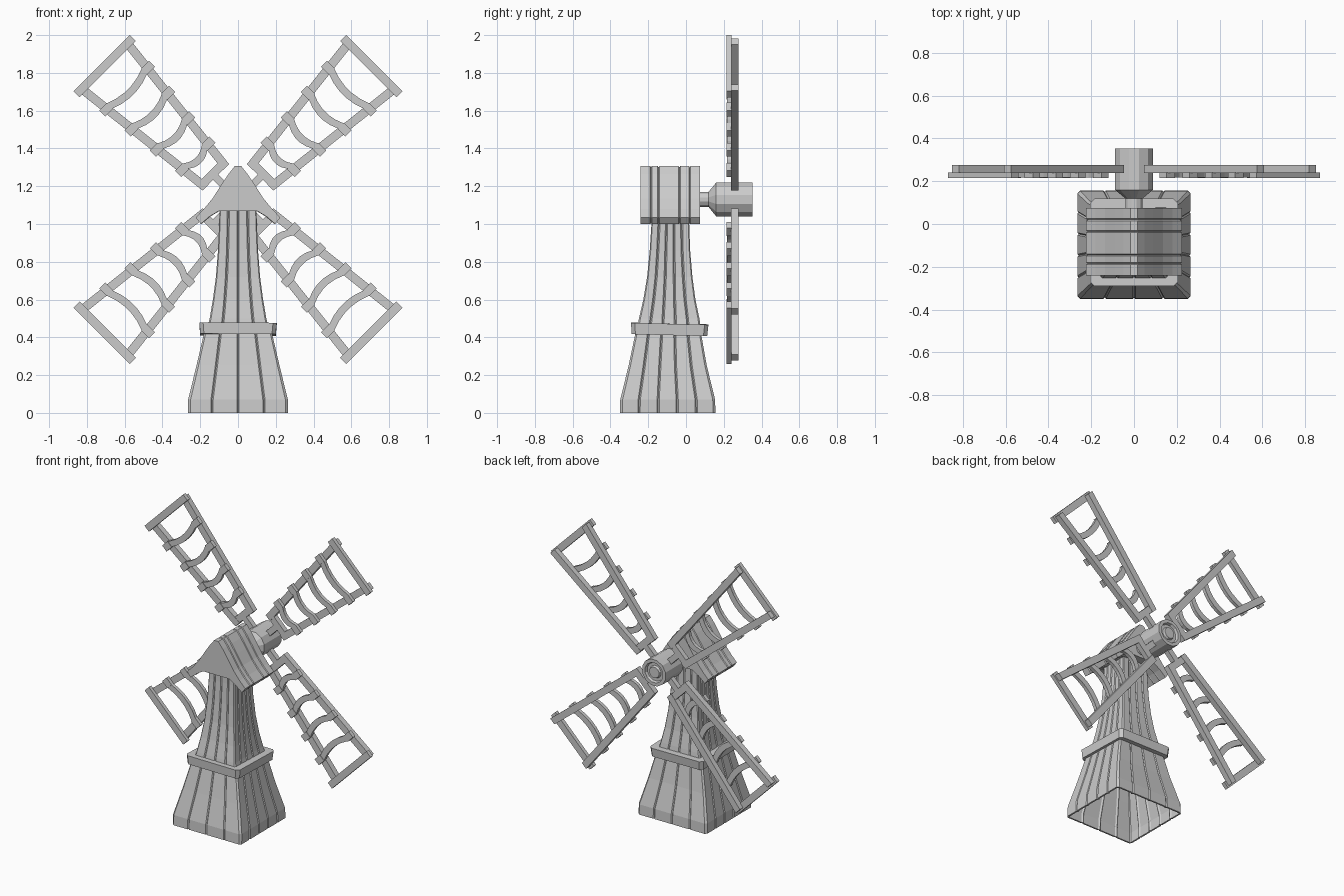
import bpy, bmesh, math
from mathutils import Matrix, Vector

if "Cube" in bpy.data.objects:
    bpy.data.objects.remove(bpy.data.objects["Cube"])


def loft(bm, rings, caps=True):
    """Skin a list of closed point rings."""
    vs = [[bm.verts.new(p) for p in r] for r in rings]
    n = len(vs[0])
    for a, b in zip(vs, vs[1:]):
        for i in range(n):
            j = (i + 1) % n
            bm.faces.new((a[i], a[j], b[j], b[i]))
    if caps:
        bm.faces.new(vs[0][::-1])
        bm.faces.new(vs[-1])
    return vs


def finish(bm, name):
    bmesh.ops.recalc_face_normals(bm, faces=bm.faces)
    me = bpy.data.meshes.new(name)
    bm.to_mesh(me)
    bm.free()
    ob = bpy.data.objects.new(name, me)
    bpy.context.collection.objects.link(ob)
    return ob


def plank_ring(z, hx, hy, cy, depth=0.006, gw=0.006):
    """Square ring with chamfered corners and V grooves between planks."""
    pts = []
    for k in range(4):
        along, out = (hx, hy) if k % 2 == 0 else (hy, hx)
        grooves = (-0.52, 0, 0.52) if k % 2 == 0 else (-0.6, -0.2, 0.2, 0.6)
        c = 0.05
        side = [(-along * (1 - c), 0)]
        for g in grooves:
            side += [(along * g - gw, 0), (along * g, depth), (along * g + gw, 0)]
        side.append((along * (1 - c), 0))
        rot = Matrix.Rotation(k * math.pi / 2, 3, 'Z')
        for t, d in side:
            p = rot @ Vector((t, -(out - d), z))
            pts.append((p.x, p.y + cy, z))
    return pts


# Tower: flared skirt below, curved shaft above, hollow and open underneath
def tower(name, profile):
    bm = bmesh.new()
    loft(bm, [plank_ring(*p) for p in profile], caps=False)
    ob = finish(bm, name)
    m = ob.modifiers.new("thickness", 'SOLIDIFY')
    m.thickness = 0.012
    m.offset = -1


tower("tower_skirt", [(0, .265, .253, -.097), (.07, .264, .251, -.097),
                      (.25, .220, .207, -.097), (.43, .178, .172, -.094)])
tower("tower_shaft", [(.43, .168, .172, -.09), (.50, .150, .160, -.089),
                      (.60, .133, .138, -.088), (.72, .117, .120, -.086),
                      (.86, .106, .107, -.085), (1.0, .100, .100, -.083),
                      (1.08, .098, .098, -.083)])

# Band around the waist, slightly tilted
bm = bmesh.new()


def square(h, z, c=0.02):
    q = [(h - c, -h), (h, -h + c), (h, h - c), (h - c, h)]
    return [(x, y, z) for x, y in q + [(-x, -y) for x, y in q]]


rings = [square(.200, -.03), square(.205, .03), square(.145, .03), square(.145, -.03)]
loft(bm, rings + [rings[0]], caps=False)
bmesh.ops.remove_doubles(bm, verts=bm.verts, dist=1e-5)
band = finish(bm, "waist_band")
band.location = (0, -.087, .443)
band.rotation_euler = (math.radians(-1.5), math.radians(.4), 0)

# Roof cap: curved gable profile swept front to back with plank grooves
half = [(.016, 1.308), (.05, 1.265), (.09, 1.205), (.135, 1.135),
        (.18, 1.08), (.224, 1.035), (.197, 1.0), (.15, 1.04), (.1, 1.07)]
gable = half + [(-x, z) for x, z in half[::-1]]
stations = [(-.24, 1)]
for y in (-.185, -.145, -.035, .02):
    stations += [(y - .005, 1), (y, .965), (y + .005, 1)]
stations.append((.075, 1))
bm = bmesh.new()
loft(bm, [[(x * s, y, 1.07 + (z - 1.07) * s) for x, z in gable] for y, s in stations])
finish(bm, "roof_cap")

# Hub: twelve-sided turned axle with a recessed end
HUB_Z = 1.13
turned = [(.042, 0), (.042, .12), (.093, .16), (.093, .353), (.070, .353),
          (.064, .335), (.044, .335), (.038, .35)]
bm = bmesh.new()
loft(bm, [[(r * math.cos(a), y, HUB_Z + r * math.sin(a))
           for a in (math.tau * (i + .5) / 12 for i in range(12))] for r, y in turned])
finish(bm, "hub")


# Sails: local d runs outward from the hub, n across the sail
def strip(bm, pts, width, y0, y1, across=True):
    h = width / 2
    rings = []
    for d, n in pts:
        a, b = ((d - h, n), (d + h, n)) if across else ((d, n - h), (d, n + h))
        rings.append([(a[0], y0, a[1]), (b[0], y0, b[1]), (b[0], y1, b[1]), (a[0], y1, a[1])])
    loft(bm, rings)


def spread(d):
    return .076 + (d - .165) * .114


def sail(name, angle):
    bm = bmesh.new()
    for s in (-1, 1):
        strip(bm, [(d, s * spread(d)) for d in (.165, 1.01)], .046, .238, .277, False)
    strip(bm, [(.19, -.08), (.19, .08)], .045, .240, .275)
    strip(bm, [(.06, 0), (.18, 0)], .04, .240, .275, False)
    # end bar, then bowed rungs with straight tabs over the beams
    strip(bm, [(.998, -.21), (.998, .21)], .046, .215, .242)
    for d in (.83, .66, .49, .32):
        w = spread(d)
        inner = w - .023
        for s in (-1, 1):
            strip(bm, [(d, s * inner), (d, s * (w + .034))], .046, .215, .242)
        arc = [(d - .026 * (1 - t * t), inner * t) for t in (-1, -.6, -.2, .2, .6, 1)]
        strip(bm, arc, .040, .218, .242)
    bmesh.ops.transform(bm, matrix=Matrix.Translation((0, 0, HUB_Z)) @
                        Matrix.Rotation(angle, 4, 'Y'), verts=bm.verts)
    finish(bm, name)


for k in range(4):
    sail(f"sail_{k + 1}", math.pi / 4 + k * math.pi / 2)
